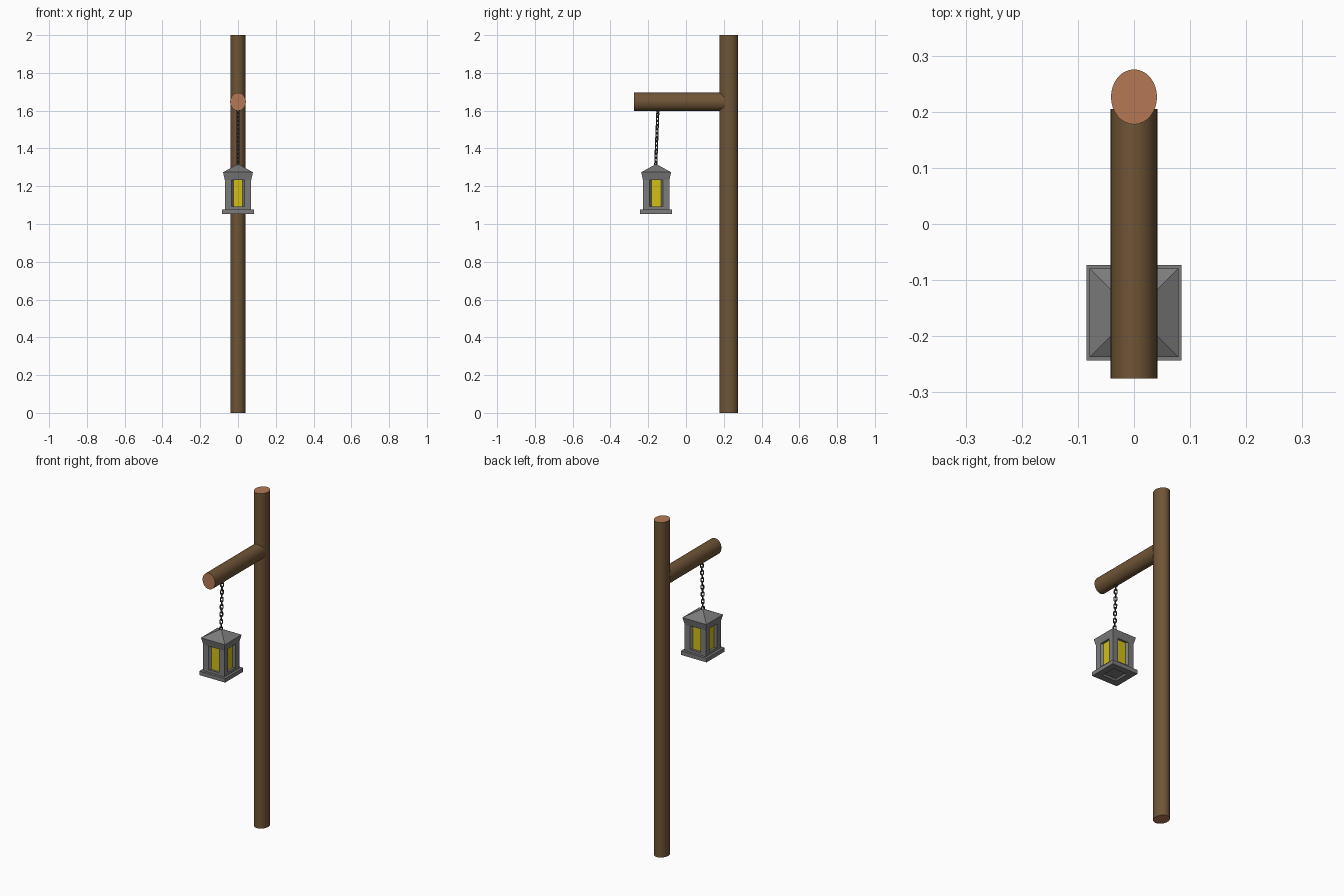
import bpy, bmesh, math
from mathutils import Matrix, Vector

if "Cube" in bpy.data.objects:
    bpy.data.objects.remove(bpy.data.objects["Cube"])


def material(name, rgb):
    m = bpy.data.materials.new(name)
    m.diffuse_color = (*rgb, 1)
    m.use_nodes = True
    m.node_tree.nodes["Principled BSDF"].inputs["Base Color"].default_value = m.diffuse_color
    return m


BARK = material("bark brown", (0.16, 0.09, 0.037))
CUT = material("cut wood", (0.46, 0.19, 0.09))
METAL = material("grey metal", (0.2, 0.2, 0.2))
CHAIN = material("dark chain", (0.055, 0.055, 0.06))
GLASS = material("yellow glass", (0.65, 0.52, 0.008))

LY = -0.158  # lantern centre in y


def finish(name, bm, mats, smooth=False):
    bmesh.ops.recalc_face_normals(bm, faces=bm.faces[:])
    me = bpy.data.meshes.new(name)
    bm.to_mesh(me)
    bm.free()
    for m in mats:
        me.materials.append(m)
    ob = bpy.data.objects.new(name, me)
    bpy.context.collection.objects.link(ob)
    if smooth:
        bpy.ops.object.select_all(action='DESELECT')
        ob.select_set(True)
        bpy.context.view_layer.objects.active = ob
        bpy.ops.object.shade_smooth_by_angle(angle=math.radians(40))
    return ob


def log(name, matrix):
    """Round timber with cut ends in a lighter colour."""
    bm = bmesh.new()
    bmesh.ops.create_cone(bm, cap_ends=True, segments=32, radius1=1, radius2=1,
                          depth=1, matrix=matrix)
    for f in bm.faces:
        f.material_index = 1 if len(f.verts) > 4 else 0
    return finish(name, bm, [BARK, CUT], True)


def prism(bm, pts, z0, z1):
    """Vertical prism over an outline."""
    lo = [bm.verts.new((x, y, z0)) for x, y in pts]
    hi = [bm.verts.new((x, y, z1)) for x, y in pts]
    n = len(pts)
    bm.faces.new(lo)
    bm.faces.new(hi)
    for i in range(n):
        bm.faces.new((lo[i], lo[(i + 1) % n], hi[(i + 1) % n], hi[i]))


def square(r):
    return [(-r, LY - r), (r, LY - r), (r, LY + r), (-r, LY + r)]


# Post and arm
log("post", Matrix.Translation((0, 0.2265, 1)) @ Matrix.Diagonal((0.041, 0.049, 2, 1)))
log("arm", Matrix.Translation((0, -0.035, 1.647))
    @ Matrix.Diagonal((0.0415, 0.48, 0.048, 1)) @ Matrix.Rotation(math.pi / 2, 4, 'X'))

# Lantern base with a recessed square underneath
bm = bmesh.new()
prism(bm, square(0.085), 1.052, 1.076)
bm.normal_update()
bmesh.ops.recalc_face_normals(bm, faces=bm.faces[:])
under = [min(bm.faces, key=lambda f: f.calc_center_median().z)]
bmesh.ops.inset_region(bm, faces=under, thickness=0.055)
bmesh.ops.inset_region(bm, faces=under, thickness=0.006, depth=-0.01)
finish("lantern_base", bm, [METAL])

# Sill under the windows
bm = bmesh.new()
prism(bm, square(0.07), 1.076, 1.092)
finish("lantern_sill", bm, [METAL])

# Four corner posts with slanted window reveals
bm = bmesh.new()
corner = [(0.07, 0.07), (0.07, 0.035), (0.057, 0.025), (0.025, 0.025),
          (0.025, 0.057), (0.035, 0.07)]
for sx in (-1, 1):
    for sy in (-1, 1):
        prism(bm, [(sx * x, LY + sy * y) for x, y in corner], 1.092, 1.235)
finish("lantern_corner_posts", bm, [METAL])

# Glowing panes
bm = bmesh.new()
prism(bm, square(0.057), 1.092, 1.235)
finish("lantern_glass", bm, [GLASS])

# Flared roof with pyramid top
bm = bmesh.new()
rings = [[bm.verts.new((x, y, z)) for x, y in square(r)]
         for r, z in ((0.07, 1.232), (0.079, 1.274))]
apex = bm.verts.new((0, LY, 1.318))
bm.faces.new(rings[0])
for i in range(4):
    j = (i + 1) % 4
    bm.faces.new((rings[0][i], rings[0][j], rings[1][j], rings[1][i]))
    bm.faces.new((rings[1][i], rings[1][j], apex))
finish("lantern_roof", bm, [METAL])


# Chain of alternating oval links, leaning slightly
def link(bm, matrix, half=0.0065, bend=0.0075, wire=0.0032, n=16, k=6):
    loops = []
    for i in range(n):
        a = 2 * math.pi * (i + 0.5) / n
        out = Vector((math.cos(a), 0, math.sin(a)))
        c = out * bend + Vector((0, 0, half if out.z > 0 else -half))
        loops.append([bm.verts.new(matrix @ (c + out * wire * math.cos(t)
                                             + Vector((0, wire * math.sin(t), 0))))
                      for t in (2 * math.pi * s / k for s in range(k))])
    for i in range(n):
        a, b = loops[i], loops[(i + 1) % n]
        for s in range(k):
            t = (s + 1) % k
            bm.faces.new((a[s], a[t], b[t], b[s]))


bottom, top = Vector((0, -0.16, 1.318)), Vector((0, -0.149, 1.6))
tilt = (top - bottom).to_track_quat('Z', 'Y').to_matrix().to_4x4()
bm = bmesh.new()
COUNT = 14
for i in range(COUNT):
    p = bottom.lerp(top, i / (COUNT - 1))
    turn = math.radians(45 + 90 * (i % 2))
    link(bm, Matrix.Translation(p) @ tilt @ Matrix.Rotation(turn, 4, 'Z'))
finish("chain", bm, [CHAIN], True)
